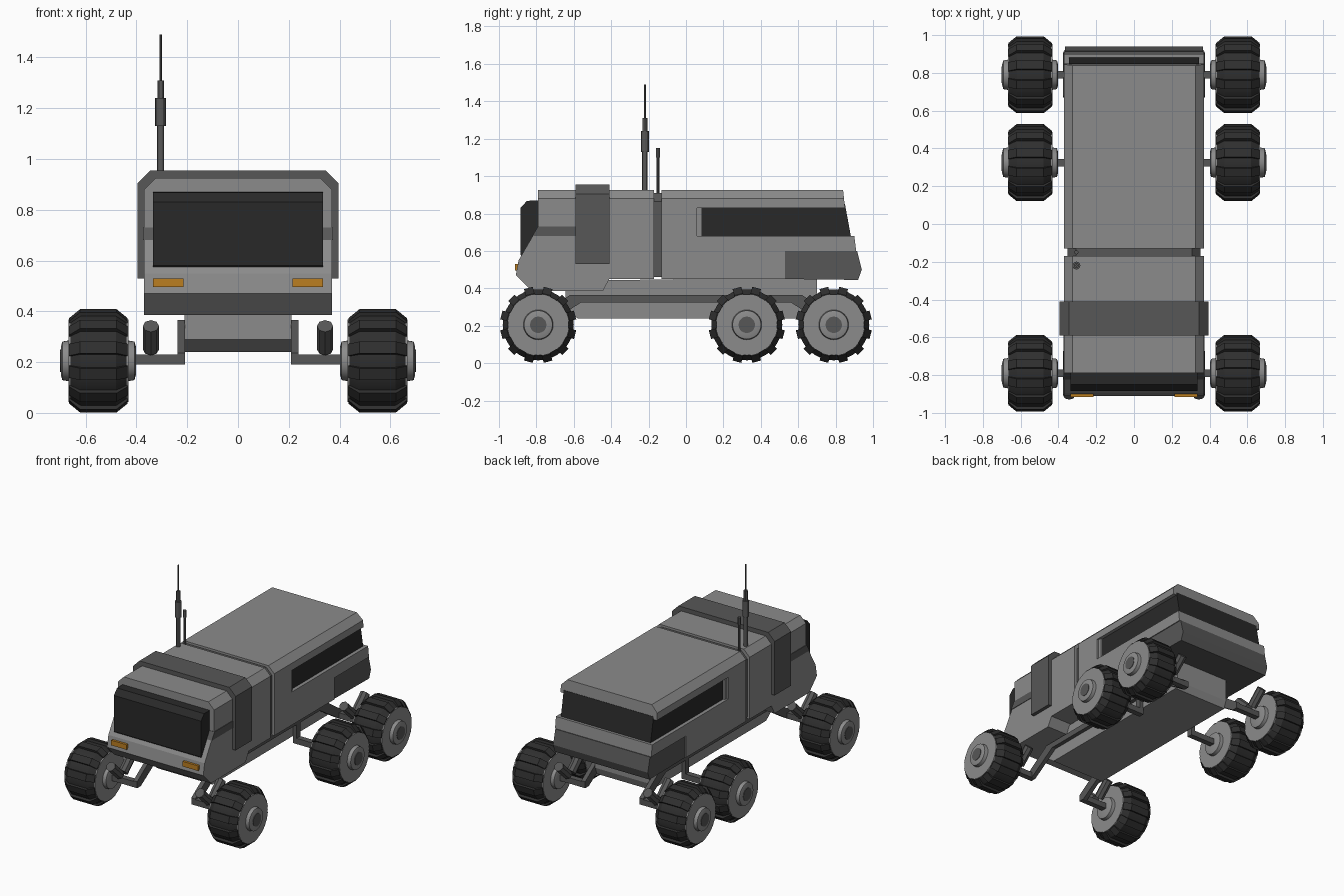
import bpy, bmesh
from math import pi, cos, sin, radians
from mathutils import Vector, Matrix

cube = bpy.data.objects.get("Cube")
if cube:
    bpy.data.objects.remove(cube, do_unlink=True)


def material(name, r, g, b):
    m = bpy.data.materials.new(name)
    m.use_nodes = True
    m.diffuse_color = (r, g, b, 1)
    bsdf = m.node_tree.nodes["Principled BSDF"]
    bsdf.inputs["Base Color"].default_value = (r, g, b, 1)
    bsdf.inputs["Roughness"].default_value = 0.7
    return m


GREY = material("hull grey", 0.26, 0.26, 0.26)
DARK = material("dark grey", 0.095, 0.095, 0.095)
RUBBER = material("rubber black", 0.028, 0.028, 0.028)
GLASS = material("window black", 0.022, 0.022, 0.022)
AMBER = material("lamp amber", 0.5, 0.21, 0.015)


def finish(name, bm, mat, smooth=False):
    bmesh.ops.recalc_face_normals(bm, faces=bm.faces)
    mesh = bpy.data.meshes.new(name)
    bm.to_mesh(mesh)
    bm.free()
    mesh.materials.append(mat)
    if smooth:
        mesh.shade_smooth()
        mesh.set_sharp_from_angle(angle=radians(30))
    ob = bpy.data.objects.new(name, mesh)
    bpy.context.scene.collection.objects.link(ob)
    return ob


def extrude_side(bm, profile, x0, x1):
    """Extrude a (y, z) outline between two x positions."""
    face = bm.faces.new([bm.verts.new((x0, y, z)) for y, z in profile])
    out = bmesh.ops.extrude_face_region(bm, geom=[face])
    moved = [v for v in out["geom"] if isinstance(v, bmesh.types.BMVert)]
    bmesh.ops.translate(bm, verts=moved, vec=(x1 - x0, 0, 0))


def slab(name, profile, half, mat, chamfer=0):
    """Centred extrusion, with optional chamfer on the long roof edges."""
    bm = bmesh.new()
    extrude_side(bm, profile, -half, half)
    if chamfer:
        top = max(z for y, z in profile)
        edges = [e for e in bm.edges
                 if all(abs(v.co.z - top) < 1e-4 for v in e.verts)
                 and abs(e.verts[0].co.x - e.verts[1].co.x) < 1e-4]
        bmesh.ops.bevel(bm, geom=edges, offset=chamfer, segments=1, affect='EDGES')
    return finish(name, bm, mat)


def box(name, x, y, z, mat):
    bm = bmesh.new()
    extrude_side(bm, [(y[0], z[0]), (y[1], z[0]), (y[1], z[1]), (y[0], z[1])], *x)
    return finish(name, bm, mat)


def rod(name, a, b, r, mat, sides=12):
    a, b = Vector(a), Vector(b)
    d = b - a
    bm = bmesh.new()
    bmesh.ops.create_cone(bm, cap_ends=True, segments=sides, radius1=r, radius2=r,
                          depth=d.length,
                          matrix=Matrix.Translation((a + b) / 2)
                          @ d.to_track_quat('Z', 'Y').to_matrix().to_4x4())
    return finish(name, bm, mat, sides > 8)


def lathe_x(name, profile, mat, centre, sides=32):
    """Spin an (x, radius) outline about the wheel axis."""
    bm = bmesh.new()
    rings = [[bm.verts.new((x, r * cos(2 * pi * i / sides), r * sin(2 * pi * i / sides)))
              for i in range(sides)] for x, r in profile]
    for p, q in zip(rings, rings[1:]):
        for i in range(sides):
            j = (i + 1) % sides
            bm.faces.new((p[i], p[j], q[j], q[i]))
    bm.faces.new(rings[0])
    bm.faces.new(rings[-1])
    bmesh.ops.translate(bm, verts=bm.verts, vec=centre)
    return finish(name, bm, mat, True)


# Front cabin, with the nose sloping out below the windscreen
slab("front_cabin", [(-0.79, 0.925), (-0.79, 0.73), (-0.895, 0.55), (-0.91, 0.47),
                     (-0.825, 0.385), (-0.445, 0.385), (-0.41, 0.45),
                     (-0.17, 0.45), (-0.17, 0.925)], 0.37, GREY, 0.045)
slab("windscreen", [(-0.77, 0.87), (-0.85, 0.868), (-0.885, 0.83), (-0.885, 0.58),
                    (-0.87, 0.56), (-0.77, 0.56)], 0.335, GLASS)
slab("cabin_stripe", [(-0.792, 0.73), (-0.822, 0.68), (-0.58, 0.68), (-0.58, 0.73)],
     0.374, DARK)

# Raised roll band over the cabin
slab("roll_band", [(-0.59, 0.53), (-0.41, 0.53), (-0.41, 0.955), (-0.59, 0.955)],
     0.395, DARK, 0.05)

# Groove between the two hull modules
slab("hull_joint", [(-0.2, 0.46), (-0.1, 0.46), (-0.1, 0.91), (-0.2, 0.91)],
     0.352, DARK, 0.045)

# Rear module wraps the recessed window band
slab("rear_module", [(-0.13, 0.45), (0.53, 0.45), (0.53, 0.6), (0.91, 0.6),
                     (0.9, 0.68), (0.06, 0.68), (0.06, 0.83), (0.85, 0.83),
                     (0.84, 0.925), (-0.13, 0.925)], 0.37, GREY, 0.045)
slab("rear_window", [(0.03, 0.66), (0.885, 0.66), (0.85, 0.85), (0.03, 0.85)],
     0.345, GLASS)
slab("window_step", [(0.05, 0.67), (0.085, 0.67), (0.085, 0.84), (0.05, 0.84)],
     0.358, GREY)
slab("rear_bumper", [(0.52, 0.45), (0.92, 0.445), (0.94, 0.5), (0.915, 0.6),
                     (0.52, 0.6)], 0.364, DARK)

# Chassis tub
slab("chassis", [(-0.645, 0.44), (-0.645, 0.29), (-0.58, 0.24), (0.68, 0.24),
                 (0.7, 0.29), (0.7, 0.46)], 0.21, GREY)

# Aerials
AX = -0.305
for part, z0, z1, r in (("mast", 0.88, 1.13, 0.014), ("collar", 1.13, 1.24, 0.021),
                        ("neck", 1.24, 1.31, 0.013), ("whip", 1.31, 1.49, 0.005)):
    rod("aerial_" + part, (AX, -0.22, z0), (AX, -0.22, z1), r, DARK)
rod("short_aerial", (AX, -0.15, 0.88), (AX, -0.15, 1.1), 0.007, DARK)
rod("short_aerial_tip", (AX, -0.15, 1.1), (AX, -0.15, 1.15), 0.011, DARK)

WHEEL_Z = 0.205
LUGS = 12


def tread(name, centre):
    """Chunky lugs set around the tyre."""
    bm = bmesh.new()
    section = [(-0.115, 0.15), (-0.115, 0.168), (-0.072, 0.204),
               (0.072, 0.204), (0.115, 0.168), (0.115, 0.15)]
    for i in range(LUGS):
        spin = Matrix.Rotation(2 * pi * (i + 0.5) / LUGS, 4, 'X')
        ends = [[bm.verts.new(Vector(centre) + spin @ Vector((x, t, r)))
                 for x, r in section] for t in (-0.024, 0.024)]
        bm.faces.new(ends[0])
        bm.faces.new(ends[1])
        for j in range(len(section)):
            k = (j + 1) % len(section)
            bm.faces.new((ends[0][j], ends[0][k], ends[1][k], ends[1][j]))
    finish(name, bm, RUBBER)


for side, s in (("left", 1), ("right", -1)):
    box(side + "_headlamp", sorted((s * 0.215, s * 0.335)), (-0.915, -0.88),
        (0.495, 0.53), AMBER)

    # Suspension beam, bent down to the end wheels
    bm = bmesh.new()
    extrude_side(bm, [(-0.81, 0.19), (-0.77, 0.19), (-0.56, 0.325), (0.56, 0.325),
                      (0.77, 0.19), (0.81, 0.19), (0.81, 0.235), (0.62, 0.365),
                      (-0.62, 0.365), (-0.81, 0.235)], s * 0.208, s * 0.238)
    finish(side + "_suspension_beam", bm, DARK)
    box(side + "_middle_strut", sorted((s * 0.208, s * 0.238)), (0.305, 0.345),
        (0.19, 0.34), DARK)

    for place, y in (("front", -0.79), ("middle", 0.325), ("rear", 0.79)):
        tag = f"{place}_{side}_"
        centre = (s * 0.55, y, WHEEL_Z)
        lathe_x(tag + "tyre", [(-0.112, 0.15), (-0.112, 0.162), (-0.07, 0.19),
                               (0.07, 0.19), (0.112, 0.162), (0.112, 0.15)],
                RUBBER, centre)
        tread(tag + "tread", centre)
        lathe_x(tag + "hub", [(-0.148, 0.055), (-0.142, 0.076), (-0.118, 0.08),
                              (-0.118, 0.163), (0.118, 0.163), (0.118, 0.08),
                              (0.142, 0.076), (0.148, 0.055)], GREY, centre)
        rod(tag + "hub_cap", (s * 0.65, y, WHEEL_Z), (s * 0.701, y, WHEEL_Z),
            0.044, DARK, 20)
        box(tag + "axle", sorted((s * 0.21, s * 0.44)), (y - 0.02, y + 0.02),
            (0.19, 0.23), DARK)
        # Paired dampers splayed fore and aft of the end wheels
        if place != "middle":
            for d in (-1, 1):
                rod(f"{tag}damper_{'fore' if d < 0 else 'aft'}",
                    (s * 0.343, y + d * 0.02, 0.25), (s * 0.343, y + d * 0.118, 0.342),
                    0.032, DARK, 8)
